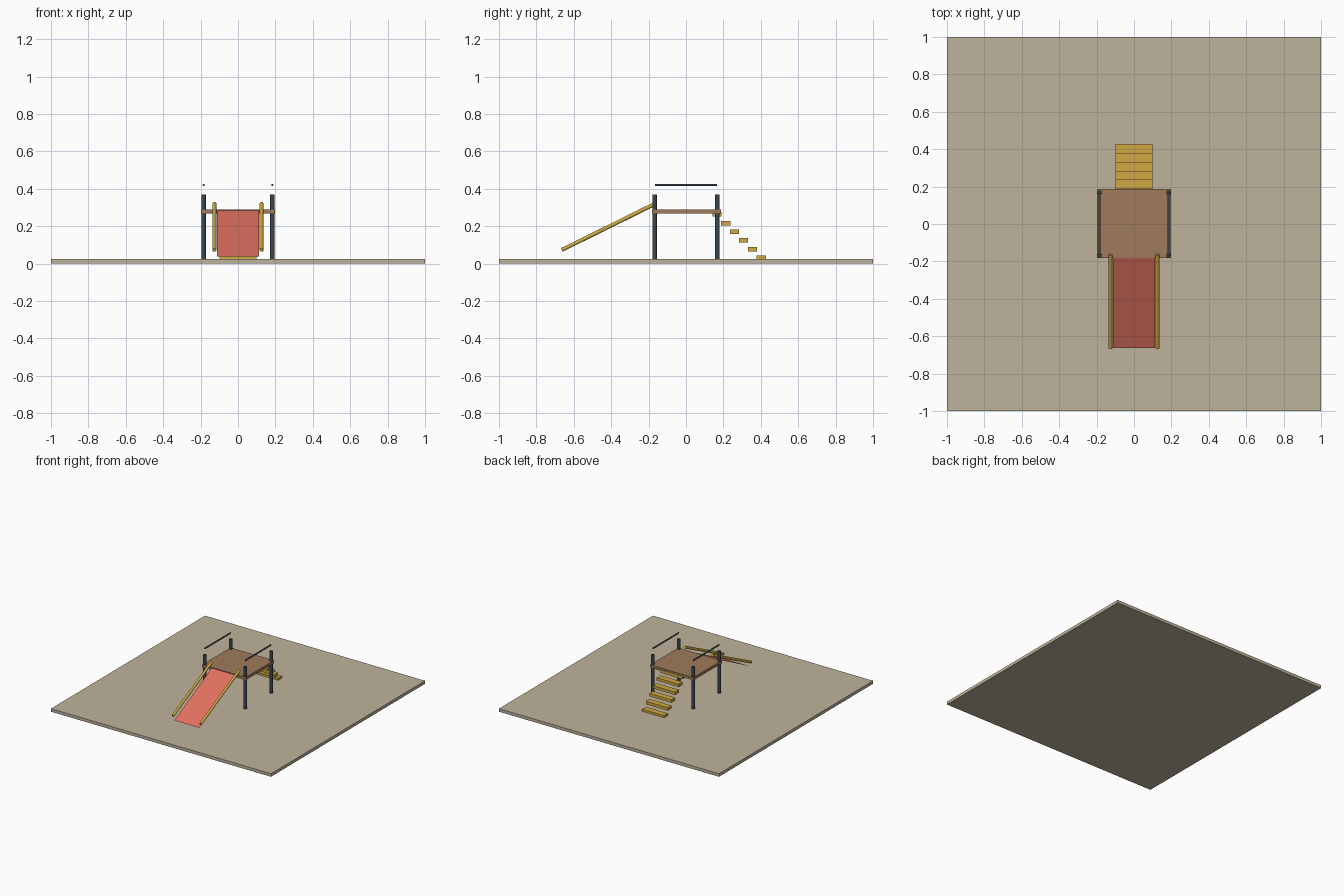
import bpy
import bmesh
from mathutils import Vector

if "Cube" in bpy.data.objects:
    bpy.data.objects.remove(bpy.data.objects["Cube"])


def material(name, rgb):
    """Flat material from sRGB values, stored as linear."""
    m = bpy.data.materials.new(name)
    lin = [c / 12.92 if c <= 0.04045 else ((c + 0.055) / 1.055) ** 2.4 for c in rgb]
    m.diffuse_color = (*lin, 1.0)
    m.use_nodes = True
    m.node_tree.nodes["Principled BSDF"].inputs["Base Color"].default_value = m.diffuse_color
    return m


SAND = material("sand", (0.75, 0.70, 0.61))
WOOD = material("brown_wood", (0.62, 0.48, 0.35))
STEEL = material("dark_steel", (0.23, 0.28, 0.32))
YELLOW = material("yellow", (0.82, 0.66, 0.27))
RED = material("red", (0.88, 0.44, 0.38))


def finish(name, bm, mat):
    me = bpy.data.meshes.new(name)
    bm.to_mesh(me)
    bm.free()
    ob = bpy.data.objects.new(name, me)
    bpy.context.collection.objects.link(ob)
    me.materials.append(mat)
    return ob


def box(name, center, size, mat):
    bm = bmesh.new()
    bmesh.ops.create_cube(bm, size=1.0)
    bmesh.ops.scale(bm, vec=size, verts=bm.verts)
    bmesh.ops.translate(bm, vec=center, verts=bm.verts)
    return finish(name, bm, mat)


def rod(name, a, b, radius, mat, sides=16):
    """Cylinder running between two points."""
    a, b = Vector(a), Vector(b)
    bm = bmesh.new()
    bmesh.ops.create_cone(bm, cap_ends=True, segments=sides,
                          radius1=radius, radius2=radius, depth=(b - a).length)
    rot = (b - a).to_track_quat('Z', 'Y').to_matrix()
    bmesh.ops.rotate(bm, matrix=rot, verts=bm.verts)
    bmesh.ops.translate(bm, vec=(a + b) / 2, verts=bm.verts)
    for f in bm.faces:
        f.smooth = len(f.verts) == 4
    return finish(name, bm, mat)


# Ground slab and raised deck
box("ground_pad", (0, 0, 0.0125), (2, 2, 0.025), SAND)
box("deck", (0, 0.002, 0.278), (0.396, 0.368, 0.022), WOOD)

for side, s in (("left", -1), ("right", 1)):
    # Corner posts and the hand bar above them
    for end, y in (("front", -0.168), ("back", 0.168)):
        rod(f"{end}_{side}_post", (s * 0.184, y, 0), (s * 0.184, y, 0.37), 0.0122, STEEL)
    rod(f"{side}_hand_bar", (s * 0.184, -0.167, 0.42), (s * 0.184, 0.165, 0.42), 0.006, STEEL)
    # Slide side rails
    rod(f"{side}_slide_rail", (s * 0.126, -0.664, 0.073), (s * 0.126, -0.164, 0.32), 0.0105, YELLOW)

# Slide surface: a thin sheet
bm = bmesh.new()
bm.faces.new([bm.verts.new(p) for p in (
    (-0.113, -0.664, 0.037), (0.113, -0.664, 0.037),
    (0.113, -0.178, 0.285), (-0.113, -0.178, 0.285))])
finish("slide_sheet", bm, RED)

# Floating stair treads
for i in range(6):
    box(f"stair_tread_{i + 1}", (0, 0.165 + 0.0475 * i, 0.263 - 0.0464 * i),
        (0.2, 0.049, 0.024), YELLOW)
